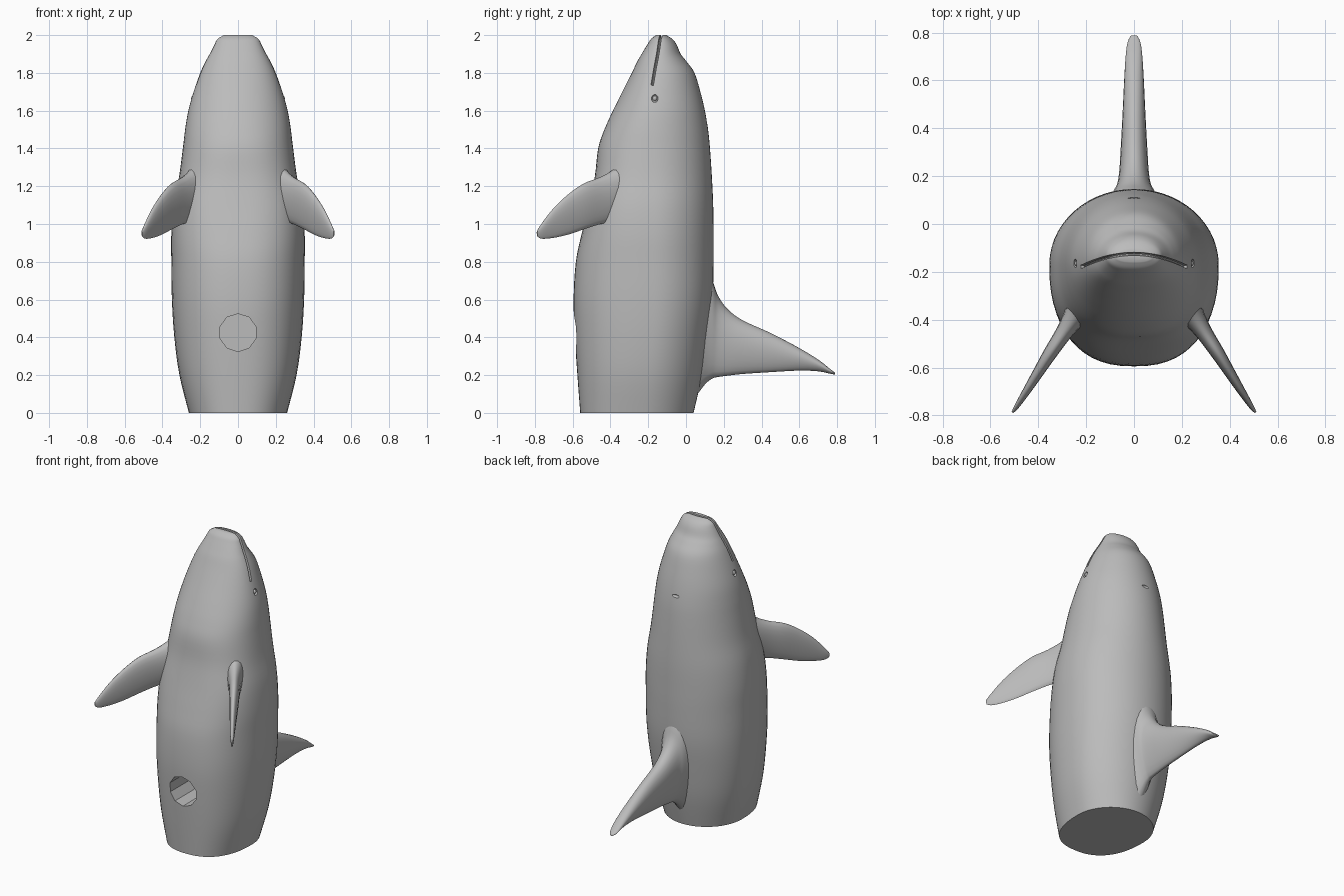
import bpy, bmesh, math
from mathutils import Vector
from mathutils.bvhtree import BVHTree

cube = bpy.data.objects.get("Cube")
if cube:
    bpy.data.objects.remove(cube, do_unlink=True)

grey = bpy.data.materials.new("plain grey")
grey.use_nodes = True
grey.diffuse_color = (0.5, 0.5, 0.5, 1)
grey.node_tree.nodes["Principled BSDF"].inputs["Base Color"].default_value = (0.5, 0.5, 0.5, 1)


def resample(rows, steps):
    """Catmull-Rom interpolation of section rows."""
    out = []
    for i in range(len(rows) - 1):
        a, b, c, d = (rows[max(0, min(len(rows) - 1, i + k))] for k in (-1, 0, 1, 2))
        for s in range(steps):
            t = s / steps
            out.append([q + 0.5 * t * (r - p + t * (2*p - 5*q + 4*r - u + t * (3*(q - r) + u - p)))
                        for p, q, r, u in zip(a, b, c, d)])
    return out + [list(rows[-1])]


def loft(name, rings):
    """Skin a stack of closed rings and cap both ends."""
    bm = bmesh.new()
    loops = [[bm.verts.new(p) for p in ring] for ring in rings]
    n = len(loops[0])
    for lo, hi in zip(loops, loops[1:]):
        for i in range(n):
            j = (i + 1) % n
            bm.faces.new((lo[i], lo[j], hi[j], hi[i]))
    bm.faces.new(loops[0][::-1])
    bm.faces.new(loops[-1])
    bmesh.ops.recalc_face_normals(bm, faces=bm.faces)
    mesh = bpy.data.meshes.new(name)
    bm.to_mesh(mesh)
    bm.free()
    ob = bpy.data.objects.new(name, mesh)
    bpy.context.collection.objects.link(ob)
    mesh.materials.append(grey)
    return ob


def activate(ob):
    bpy.ops.object.select_all(action='DESELECT')
    ob.select_set(True)
    bpy.context.view_layer.objects.active = ob


def smooth(ob, angle=40):
    activate(ob)
    bpy.ops.object.shade_smooth_by_angle(angle=math.radians(angle))


def carve(ob, cutter):
    """Subtract a cutter from an object, then discard it."""
    activate(ob)
    mod = ob.modifiers.new("carve", 'BOOLEAN')
    mod.operation, mod.solver, mod.object = 'DIFFERENCE', 'EXACT', cutter
    bpy.ops.object.modifier_apply(modifier=mod.name)
    bpy.data.objects.remove(cutter, do_unlink=True)


def ball(name, loc, scale):
    bpy.ops.mesh.primitive_uv_sphere_add(segments=16, ring_count=10, location=loc)
    ob = bpy.context.object
    ob.name, ob.scale = name, scale
    ob.data.materials.append(grey)
    return ob


# Body: height, half width, belly y, back y, widest y, belly squareness
body_rows = [
    (0, .26, -.56, .04, -.22, 2.4), (.2, .31, -.575, .085, -.2, 2.4),
    (.4, .337, -.588, .115, -.18, 2.4), (.6, .35, -.595, .14, -.17, 2.4),
    (.8, .353, -.583, .146, -.17, 2.4), (.95, .353, -.552, .146, -.17, 2.5),
    (1.1, .34, -.515, .144, -.17, 2.6), (1.25, .312, -.483, .137, -.17, 2.5),
    (1.4, .292, -.465, .127, -.17, 2.3), (1.5, .28, -.432, .117, -.17, 2.2),
    (1.6, .263, -.387, .1, -.165, 2.1), (1.7, .235, -.337, .076, -.16, 2.1),
    (1.8, .2, -.287, .045, -.15, 2.2), (1.86, .172, -.258, .003, -.145, 2.3),
    (1.9, .15, -.235, -.028, -.14, 2.4), (1.95, .125, -.205, -.05, -.135, 2.4),
    (1.98, .108, -.185, -.073, -.135, 2.4), (2, .075, -.158, -.105, -.135, 2.4)]


def body_ring(z, half, belly, back, mid, power, n=56):
    ring = []
    for i in range(n):
        c, s = math.cos(math.tau * i / n), math.sin(math.tau * i / n)
        e = 2 / power if s < 0 else 1
        reach = mid - belly if s < 0 else back - mid
        ring.append((math.copysign(half * abs(c) ** e, c),
                     mid + math.copysign(reach * abs(s) ** e, s), z))
    return ring


body = loft("body", [body_ring(*r) for r in resample(body_rows, 4)])
bm = bmesh.new()
bm.from_mesh(body.data)
surface = BVHTree.FromBMesh(bm)
bm.free()

# Round socket in the belly
bpy.ops.mesh.primitive_cylinder_add(vertices=10, radius=.1, depth=.5,
                                    location=(0, -.55, .425), rotation=(math.pi / 2, 0, 0))
carve(body, bpy.context.object)

# Mouth groove that follows the muzzle
path = []
for k in range(-14, 15):
    x = .222 * math.sin(k / 14 * math.pi / 2)
    hit = surface.ray_cast(Vector((x, -.125 - 1.1 * x * x, 3)), Vector((0, 0, -1)))[0]
    if hit:
        path.append(hit)
groove = []
for i, p in enumerate(path):
    along = (path[min(i + 1, len(path) - 1)] - path[max(i - 1, 0)]).normalized()
    u = along.cross(Vector((0, 1, 0))).normalized()
    v = along.cross(u)
    groove.append([p + .016 * math.cos(a) * u + .007 * math.sin(a) * v
                   for a in (math.tau * j / 8 for j in range(8))])
carve(body, loft("mouth_cutter", groove))

# Blowhole and eyes
carve(body, ball("blowhole_cutter", (0, .112, 1.55), (.028, .012, .01)))
for side, label in ((1, "left"), (-1, "right")):
    spot = surface.ray_cast(Vector((side, -.165, 1.665)), Vector((-side, 0, 0)))[0]
    carve(body, ball("eye_cutter", spot, (.016, .018, .022)))
    smooth(ball(label + "_eye", spot - Vector((side * .008, 0, 0)), (.011, .012, .014)))
smooth(body, 35)

# Flippers: x, y, top z, bottom z, thickness
flipper_rows = [
    (.17, -.28, 1.4, .98, .17), (.235, -.37, 1.3, 1.01, .105),
    (.29, -.45, 1.25, 1.0, .07), (.35, -.54, 1.215, .972, .056),
    (.4, -.62, 1.16, .945, .044), (.45, -.7, 1.085, .927, .032),
    (.49, -.762, 1.005, .922, .02), (.508, -.788, .965, .935, .008)]
across = Vector((.84, .54, 0))


def flipper_ring(x, y, top, low, thick, side, n=20):
    ring = []
    for i in range(n):
        a = math.tau * i / n
        p = Vector((x, y, (top + low) / 2 + (top - low) / 2 * math.cos(a)))
        p += across * (thick / 2 * math.sin(a) * (1 + .3 * math.cos(a)))
        ring.append((p.x * side, p.y, p.z))
    return ring


for side, label in ((1, "left"), (-1, "right")):
    smooth(loft(label + "_flipper",
                [flipper_ring(*r, side) for r in resample(flipper_rows, 4)]), 60)

# Back fin: y, top z, bottom z, half thickness
fin_rows = [
    (.04, .85, .07, .13), (.1, .77, .15, .1), (.14, .7, .182, .082), (.17, .62, .19, .068),
    (.22, .55, .197, .06), (.3, .49, .206, .055), (.45, .422, .216, .047),
    (.6, .343, .224, .04), (.7, .282, .22, .034), (.76, .235, .208, .026),
    (.788, .214, .203, .012)]


def fin_ring(y, top, low, half, n=24):
    angles = [math.tau * i / n for i in range(n)]
    return [(half * math.sin(a) * (1 + .25 * math.cos(a)), y,
             (top + low) / 2 + (top - low) / 2 * math.cos(a)) for a in angles]


smooth(loft("back_fin", [fin_ring(*r) for r in resample(fin_rows, 4)]), 60)
